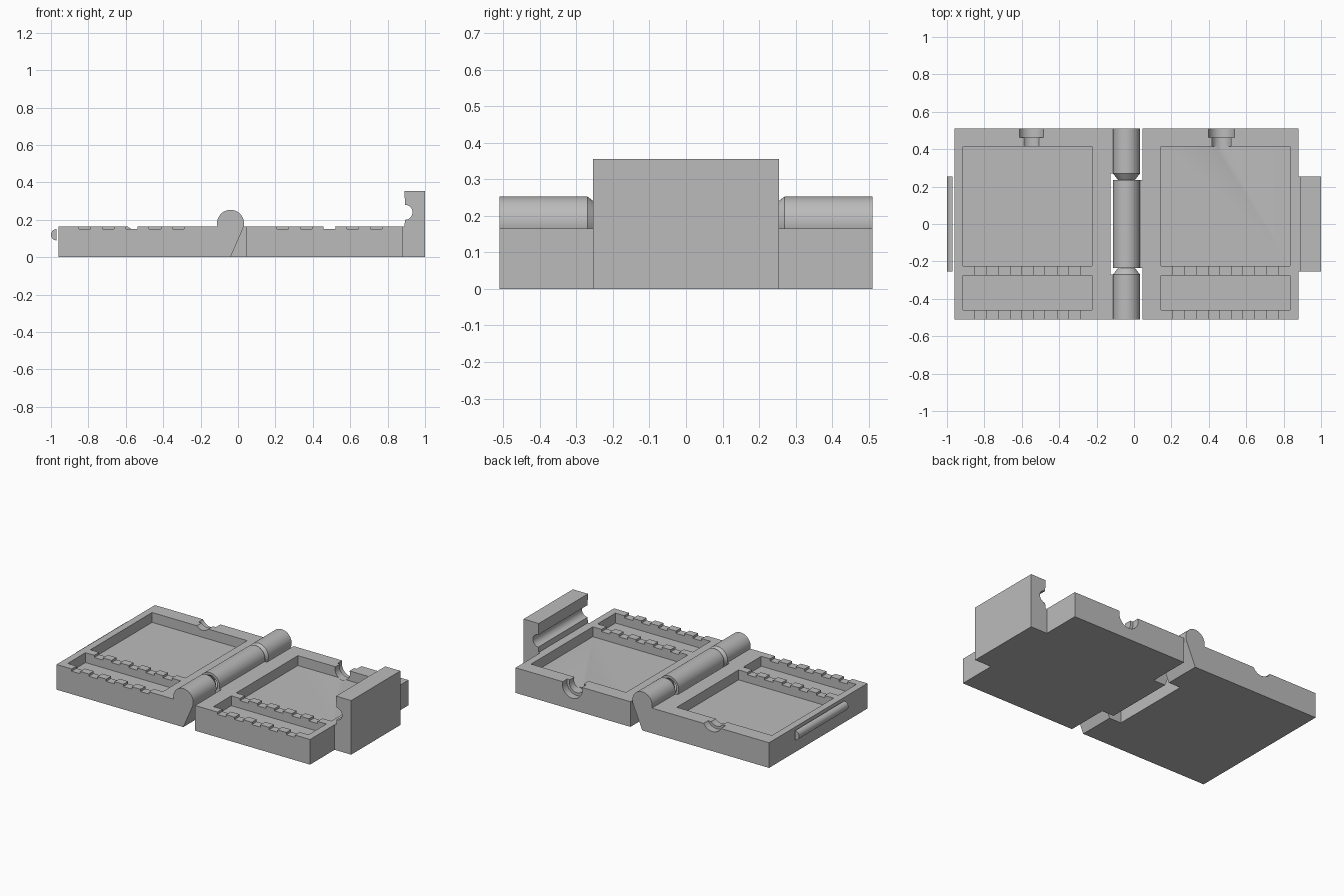
import bpy, bmesh
from math import sin, cos, pi, radians, sqrt, asin

if "Cube" in bpy.data.objects:
    bpy.data.objects.remove(bpy.data.objects["Cube"])

GREY = (0.5, 0.5, 0.5, 1)
mat = bpy.data.materials.new("plain grey")
mat.use_nodes = True
mat.diffuse_color = GREY
mat.node_tree.nodes["Principled BSDF"].inputs["Base Color"].default_value = GREY

AXIS_X, AXIS_Z, BARREL_R = -0.04, 0.181, 0.072   # hinge axis
TOP, FLOOR, DEPTH = 0.165, 0.10, 0.51            # tray top, pocket floor, half depth
KNUCKLE, MIDDLE = 0.27, 0.235                    # inner ends of the knuckles


def make(name, bm):
    bmesh.ops.recalc_face_normals(bm, faces=bm.faces)
    me = bpy.data.meshes.new(name)
    bm.to_mesh(me)
    bm.free()
    ob = bpy.data.objects.new(name, me)
    bpy.context.collection.objects.link(ob)
    me.materials.append(mat)
    return ob


def prism(name, points, y0, y1):
    """Extrude an x-z outline along y."""
    bm = bmesh.new()
    face = bm.faces.new([bm.verts.new((x, y0, z)) for x, z in points])
    ext = bmesh.ops.extrude_face_region(bm, geom=[face])["geom"]
    verts = [v for v in ext if isinstance(v, bmesh.types.BMVert)]
    bmesh.ops.translate(bm, verts=verts, vec=(0, y1 - y0, 0))
    return make(name, bm)


def box(name, x0, x1, y0, y1, z0, z1):
    return prism(name, [(x0, z0), (x1, z0), (x1, z1), (x0, z1)], y0, y1)


def arc(x, z, r, a0, a1, n=32):
    steps = [radians(a0 + (a1 - a0) * i / n) for i in range(n + 1)]
    return [(x + r * cos(a), z + r * sin(a)) for a in steps]


def cone(name, y0, r0, y1, r1, n=48):
    """Tapered pin along the hinge axis."""
    bm = bmesh.new()
    rings = [[bm.verts.new((AXIS_X + r * cos(2 * pi * i / n), y, AXIS_Z + r * sin(2 * pi * i / n)))
              for i in range(n)] for y, r in ((y0, r0), (y1, r1))]
    for i in range(n):
        j = (i + 1) % n
        bm.faces.new((rings[0][i], rings[0][j], rings[1][j], rings[1][i]))
    for ring in rings:
        bm.faces.new(ring)
    return make(name, bm)


def select(ob):
    bpy.ops.object.select_all(action="DESELECT")
    ob.select_set(True)
    bpy.context.view_layer.objects.active = ob


def cut(ob, cutters):
    select(ob)
    for c in cutters:
        c.hide_render = True
        mod = ob.modifiers.new("cut", "BOOLEAN")
        mod.operation, mod.solver, mod.object = "DIFFERENCE", "EXACT", c
        bpy.ops.object.modifier_apply(modifier=mod.name)
        bpy.data.objects.remove(c)


def smooth(ob):
    select(ob)
    bpy.ops.object.shade_smooth_by_angle(angle=radians(30))


def flip(x, side):
    """Mirror an x position across the hinge axis for the right tray."""
    return x if side > 0 else 2 * AXIS_X - x


def tray(name, side, notch_z):
    def part(x0, x1, *rest):
        a, b = sorted((flip(x0, side), flip(x1, side)))
        return box("cutter", a, b, *rest)

    body = part(0.046, 0.88, -DEPTH, DEPTH, 0, TOP)
    body.name = name
    # large and small pockets
    cutters = [part(0.144, 0.834, -0.225, 0.415, FLOOR, 0.3),
               part(0.144, 0.834, -0.46, -0.275, FLOOR, 0.3)]
    # rows of shallow slots across the two front ridges
    for i in range(5):
        x = 0.489 + (i - 2) * 0.125
        for y0, y1 in ((-0.29, -0.21), (-0.53, -0.44)):
            cutters.append(part(x - 0.031, x + 0.031, y0, y1, 0.15, 0.3))
    # stepped round notch in the back wall
    nx = flip(0.468, side)
    for r, y0, y1 in ((0.072, 0.463, 0.55), (0.054, 0.4, 0.5)):
        cutters.append(prism("cutter", arc(nx, notch_z, r, 0, 352.5, 47), y0, y1))
    cut(body, cutters)
    smooth(body)


def knuckle(name, side, y0, y1):
    """Barrel with a straight tangent web down to the base."""
    t = asin(BARREL_R / AXIS_Z) * 180 / pi
    s = 180 + asin((AXIS_Z - TOP) / BARREL_R) * 180 / pi
    pts = [(-0.126, 0), (AXIS_X, 0)] + arc(AXIS_X, AXIS_Z, BARREL_R, -t, s, 40) + [(-0.126, TOP)]
    if side > 0:
        pts = [(2 * AXIS_X - x, z) for x, z in pts]
    return prism(name, pts, y0, y1)


# Two trays
tray("left_tray", 1, 0.147)
tray("right_tray", -1, 0.2)

# Hinge: outer knuckles with conical pins, middle knuckle with sockets
middle = knuckle("middle_knuckle", 1, -MIDDLE, MIDDLE)
cut(middle, [cone("cutter", s * 0.245, 0.063, s * 0.165, 0.005) for s in (-1, 1)])
smooth(middle)
for label, s in (("front", -1), ("back", 1)):
    smooth(knuckle(label + "_knuckle", -1, *sorted((s * KNUCKLE, s * DEPTH))))
    smooth(cone(label + "_hinge_pin", s * KNUCKLE, BARREL_R, s * 0.19, 0.01))

# Snap clip with round groove, and the matching ridge
clip = [(0.88, 0), (1, 0), (1, 0.355), (0.89, 0.355)]
clip += arc(0.893, 0.24, 0.04, 90, -90, 24) + [(0.89, TOP), (0.88, TOP)]
smooth(prism("snap_clip", clip, -0.255, 0.255))
smooth(prism("snap_ridge", arc(-0.97, 0.12, 0.03, 90, 270, 24), -0.255, 0.255))
